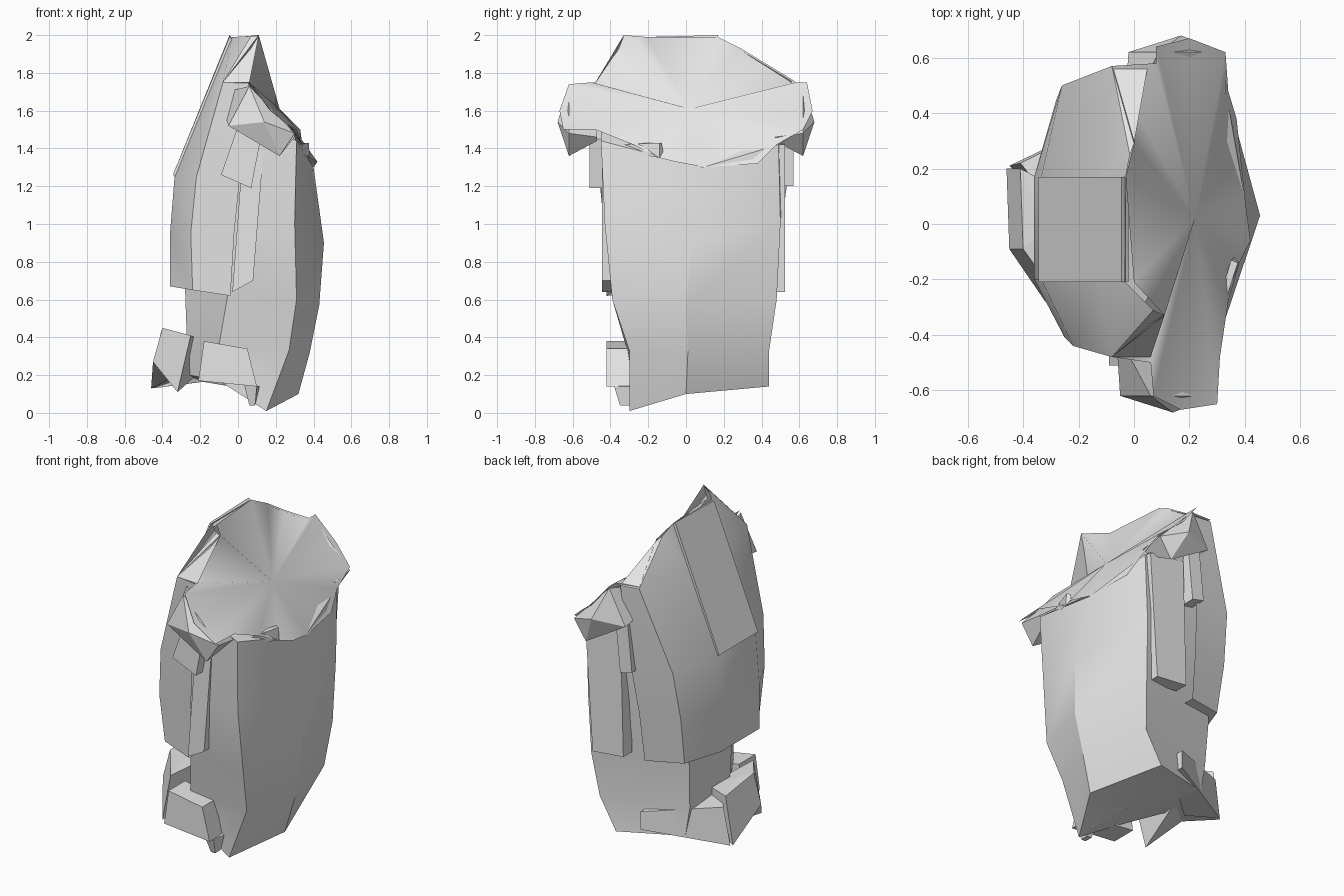
import bpy, bmesh, math
from mathutils import Vector

grey = bpy.data.materials.new("plain_grey")
grey.diffuse_color = (0.8, 0.8, 0.8, 1)


def finish(name, bm, smooth=None, up=None):
    bmesh.ops.recalc_face_normals(bm, faces=bm.faces[:])
    if up and sum((f.normal * f.calc_area() for f in bm.faces), Vector()).dot(up) < 0:
        bmesh.ops.reverse_faces(bm, faces=bm.faces[:])
    me = bpy.data.meshes.new(name)
    bm.to_mesh(me)
    bm.free()
    me.materials.append(grey)
    ob = bpy.data.objects.new(name, me)
    bpy.context.collection.objects.link(ob)
    if smooth:
        bpy.ops.object.select_all(action='DESELECT')
        ob.select_set(True)
        bpy.context.view_layer.objects.active = ob
        bpy.ops.object.shade_smooth_by_angle(angle=math.radians(smooth))
    return ob


def fan(bm, ring, peak=None):
    """Close a ring with triangles around a middle point."""
    mid = peak or sum((v.co for v in ring), Vector()) / len(ring)
    c = bm.verts.new(mid)
    for i, v in enumerate(ring):
        bm.faces.new((v, ring[(i + 1) % len(ring)], c))


def loft(name, rings, smooth=None, peak=None, sheet=None):
    """Skin a stack of rings; a sheet is left open at its back and top."""
    bm = bmesh.new()
    vs = [[bm.verts.new(p) for p in r] for r in rings]
    for a, b in zip(vs, vs[1:]):
        for i in range(len(a) - (1 if sheet else 0)):
            j = (i + 1) % len(a)
            bm.faces.new((a[i], a[j], b[j], b[i]))
    fan(bm, vs[0])
    if not sheet:
        fan(bm, vs[-1], peak)
    return finish(name, bm, smooth, sheet)


def slab(name, xz, y0, y1):
    """Outline in x and z pushed from y0 to y1."""
    return loft(name, [[(x, y0, z) for x, z in xz], [(x, y1, z) for x, z in xz]])


# main body: front right, ridge, back right, back left, left, front left
loft("body", [
    [(.15, -.30, .01), (.32, .00, .10), (.17, .44, .14),
     (-.22, .32, .17), (-.26, -.02, .20), (-.10, -.29, .17)],
    [(.27, -.30, .33), (.38, .01, .32), (.28, .44, .33),
     (-.25, .32, .35), (-.27, -.04, .36), (-.10, -.32, .36)],
    [(.31, -.39, .60), (.43, .00, .57), (.31, .48, .60),
     (-.26, .34, .64), (-.28, -.05, .65), (-.05, -.39, .65)],
    [(.30, -.43, 1.0), (.455, .03, .90), (.32, .50, 1.0),
     (-.15, .42, 1.0), (-.25, -.02, 1.0), (-.05, -.42, 1.0)],
    [(.31, -.45, 1.44), (.40, .09, 1.30), (.33, .49, 1.42),
     (.02, .53, 1.62), (-.08, .08, 1.62), (.00, -.45, 1.60)],
], 30)

# curved shell wrapped round the left side, leaning in to the top
loft("side_shell", [
    [(-.04, -.42, .62), (-.24, -.37, .65), (-.36, -.20, .67),
     (-.36, .17, .67), (-.27, .40, .66), (-.04, .46, .64)],
    [(-.02, -.43, .95), (-.25, -.41, .95), (-.36, -.20, .95),
     (-.36, .17, .95), (-.28, .45, .95), (-.03, .50, .95)],
    [(.01, -.46, 1.25), (-.22, -.44, 1.25), (-.335, -.20, 1.26),
     (-.335, .17, 1.26), (-.26, .50, 1.25), (.00, .54, 1.25)],
    [(.06, -.48, 1.745), (-.08, -.48, 1.75), (-.13, -.21, 1.75),
     (-.13, .17, 1.75), (-.08, .57, 1.75), (.05, .57, 1.74)],
    [(.11, -.33, 1.995), (.07, -.31, 1.995), (-.03, -.21, 1.99),
     (-.03, .17, 1.99), (-.015, .25, 1.94), (.00, .29, 1.92)],
], 30, sheet=Vector((-1, 0, 0)))

# raised middle panel on the sloping part of the shell
loft("shell_panel", [
    [(-.345, -.21, 1.26), (-.345, .17, 1.26), (-.31, .17, 1.24), (-.31, -.21, 1.24)],
    [(-.045, -.21, 1.99), (-.045, .17, 2.0), (-.02, .17, 1.97), (-.02, -.21, 1.97)],
])

# sloping lid: one smooth sheet of faces round a centre point
rim = [(.42, -.06, 1.33), (.40, .10, 1.30), (.37, .38, 1.32), (.34, .48, 1.42),
       (.33, .62, 1.50), (.20, .67, 1.60), (.08, .64, 1.75), (.08, .58, 1.75),
       (-.08, .57, 1.76), (.00, .29, 1.93), (-.03, .17, 1.99), (.00, -.21, 1.99),
       (.11, -.33, 2.0), (-.08, -.48, 1.75), (.06, -.50, 1.75), (.07, -.62, 1.74),
       (.17, -.67, 1.60), (.30, -.65, 1.50), (.31, -.48, 1.50), (.34, -.28, 1.42),
       (.38, -.14, 1.35)]
bm = bmesh.new()
fan(bm, [bm.verts.new(p) for p in rim], Vector((.22, .02, 1.61)))
finish("sloping_lid", bm, 120, Vector((1, 0, 1)))

# faceted knobs under both ends of the lid, with a hanging strap below each
inner = [(-.06, 1.55), (-.02, 1.71), (.30, 1.46), (.25, 1.44)]
outer = [(-.05, 1.52), (.06, 1.73), (.30, 1.48), (.22, 1.36)]
straps = {"front": [(-.09, 1.26), (.00, 1.52), (.12, 1.45), (.07, 1.19)],
          "back": [(-.03, 1.22), (.00, 1.52), (.08, 1.50), (.05, 1.20)]}
for side, s, dx in (("front", -1, 0), ("back", 1, .03)):
    loft(side + "_knob", [
        [(x + dx, s * .47, z) for x, z in inner],
        [(x + dx, s * .62, z) for x, z in outer],
    ], peak=Vector((.14 + dx, s * .68, 1.54)))
    slab(side + "_strap", straps[side], s * .44, s * (.51 if s < 0 else .57))

# narrow upright panels on the back and front, and small tab under the lid
slab("back_panel", [(.06, .66), (.27, .64), (.32, 1.42), (.08, 1.45)], .44, .525)
slab("front_panel", [(-.03, .64), (.08, .70), (.14, 1.45), (.03, 1.45)], -.36, -.445)
loft("corner_tab", [
    [(.30, -.36, 1.39), (.38, -.14, 1.35), (.36, -.12, 1.38), (.30, -.30, 1.42)],
    [(.31, -.34, 1.42), (.375, -.14, 1.43), (.35, -.13, 1.43), (.30, -.30, 1.43)],
])

# belt pieces round the foot
slab("front_belt", [(-.21, .17), (.10, .14), (.05, .34), (-.18, .38)], -.42, -.26)
loft("left_belt_block", [
    [(-.46, .20, .13), (-.45, -.09, .27), (-.32, -.28, .11), (-.22, .10, .20)],
    [(-.41, .20, .42), (-.40, -.09, .45), (-.25, -.30, .41), (-.22, .10, .40)],
])
loft("back_belt", [
    [(.01, .43, .19), (.01, .34, .19), (.01, .34, .30), (.01, .43, .30)],
    [(-.45, .21, .13), (-.30, .08, .15), (-.30, .08, .37), (-.41, .22, .36)],
])
# small pointed foot at the front
loft("front_spike", [
    [(.03, -.38, .16), (.10, -.38, .14), (.12, -.26, .14), (.03, -.26, .16)],
    [(.06, -.35, .04), (.09, -.35, .04), (.09, -.30, .04), (.06, -.30, .04)],
])
